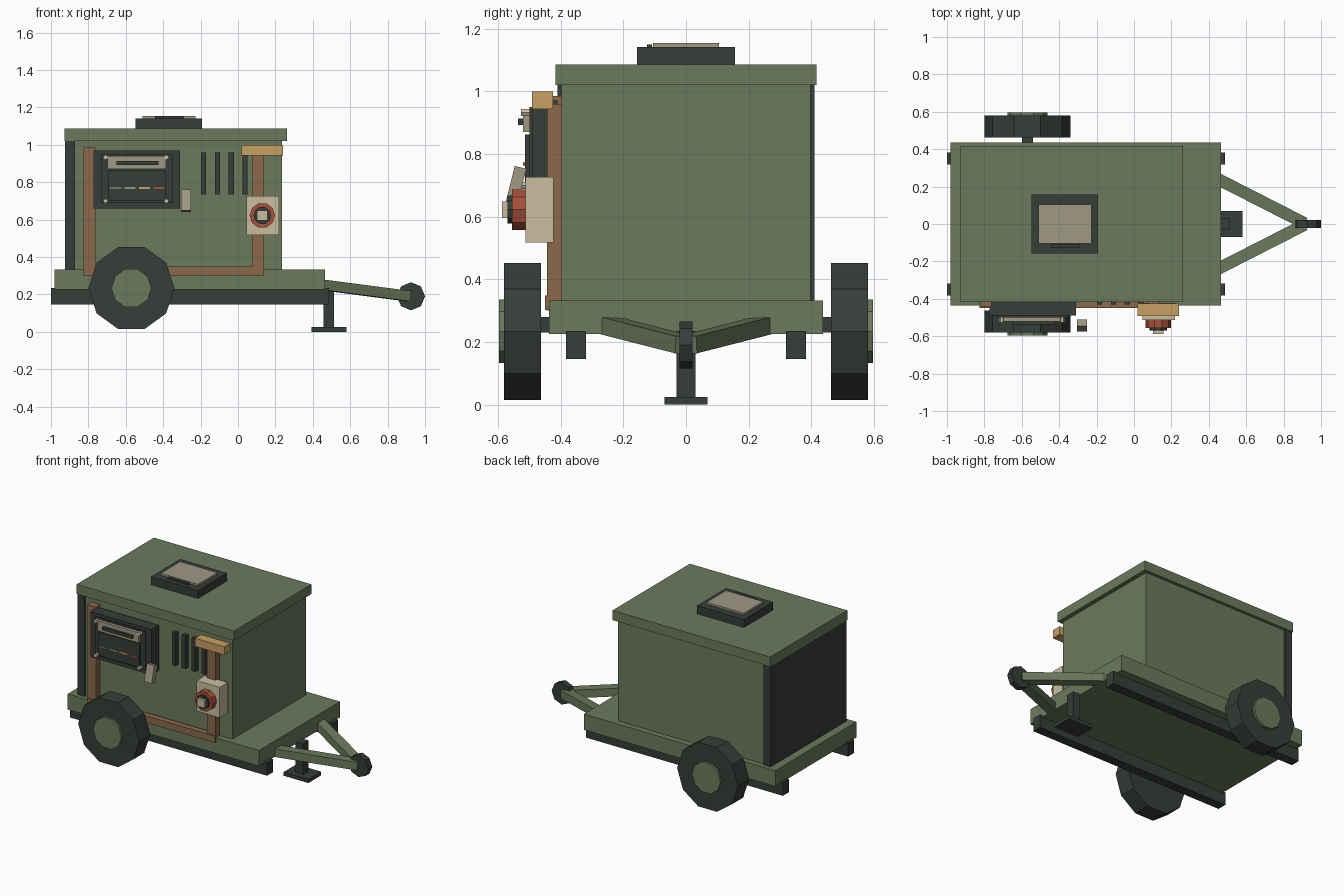
import bpy, bmesh, math
from mathutils import Vector, Matrix

if "Cube" in bpy.data.objects:
    bpy.data.objects.remove(bpy.data.objects["Cube"])


def material(name, hex_code):
    def linear(c):
        return c / 12.92 if c <= 0.04045 else ((c + 0.055) / 1.055) ** 2.4
    m = bpy.data.materials.new(name)
    m.diffuse_color = [linear(int(hex_code[i:i + 2], 16) / 255) for i in (0, 2, 4)] + [1]
    m.use_nodes = True
    m.node_tree.nodes["Principled BSDF"].inputs["Base Color"].default_value = m.diffuse_color
    return m


GREEN = material("olive green", "6B7A5C")
DARK = material("dark charcoal", "363D38")
BROWN = material("copper brown", "8B6A4B")
TAN = material("amber tan", "C8A064")
CREAM = material("cream", "C9BE9F")
TAUPE = material("taupe grey", "A09884")
RED = material("rust red", "A8503C")


def finish(name, bm, mat):
    bmesh.ops.recalc_face_normals(bm, faces=bm.faces)
    mesh = bpy.data.meshes.new(name)
    bm.to_mesh(mesh)
    bm.free()
    mesh.materials.append(mat)
    ob = bpy.data.objects.new(name, mesh)
    bpy.context.collection.objects.link(ob)
    return ob


def box(name, x, y, z, mat):
    """Box from (min, max) pairs."""
    bm = bmesh.new()
    size = [b - a for a, b in (x, y, z)]
    mid = [(a + b) / 2 for a, b in (x, y, z)]
    bmesh.ops.create_cube(bm, size=1, matrix=Matrix.Translation(mid) @ Matrix.Diagonal((*size, 1)))
    return finish(name, bm, mat)


def disc(name, x, z, r, y, sides, mat):
    """Cylinder along y, with a corner pointing at +x."""
    bm = bmesh.new()
    bmesh.ops.create_cone(bm, cap_ends=True, segments=sides, radius1=r, radius2=r, depth=y[1] - y[0])
    first = max(bm.verts, key=lambda v: v.co.x).co
    bm.transform(Matrix.Translation((x, (y[0] + y[1]) / 2, z)) @ Matrix.Rotation(math.pi / 2, 4, 'X')
                 @ Matrix.Rotation(-math.atan2(first.y, first.x), 4, 'Z'))
    return finish(name, bm, mat)


def beam(name, a, b, width, height, mat):
    a, b = Vector(a), Vector(b)
    d = b - a
    side = d.cross(Vector((0, 0, 1))).normalized()
    up = side.cross(d).normalized()
    rot = Matrix((d.normalized(), side, up)).transposed().to_4x4()
    bm = bmesh.new()
    bmesh.ops.create_cube(bm, size=1, matrix=Matrix.Translation((a + b) / 2) @ rot
                          @ Matrix.Diagonal((d.length, width, height, 1)))
    return finish(name, bm, mat)


# Chassis, housing and roof
box("chassis_deck", (-0.98, 0.465), (-0.437, 0.437), (0.225, 0.332), GREEN)
box("housing", (-0.875, 0.235), (-0.397, 0.397), (0.33, 1.03), GREEN)
box("rear_panel", (-0.925, -0.872), (-0.41, 0.41), (0.33, 1.03), DARK)
box("roof", (-0.927, 0.263), (-0.417, 0.417), (1.02, 1.086), GREEN)

# Roof hatch
box("hatch_base", (-0.547, -0.193), (-0.157, 0.157), (1.08, 1.141), DARK)
box("hatch_lid", (-0.51, -0.228), (-0.105, 0.105), (1.138, 1.154), TAUPE)
box("hatch_handle", (-0.445, -0.29), (-0.125, -0.108), (1.138, 1.15), DARK)

# Mirrored running gear and drawbar
for s, side in ((-1, "front"), (1, "back")):
    def span(a, b):
        return tuple(sorted((s * a, s * b)))
    box(side + "_chassis_rail", (-1.0, 0.487), span(0.319, 0.383), (0.145, 0.235), DARK)
    box(side + "_axle_stub", (-0.6, -0.54), span(0.40, 0.48), (0.23, 0.28), DARK)
    disc(side + "_wheel", -0.57, 0.234, 0.23, span(0.463, 0.581), 10, DARK)
    disc(side + "_wheel_hub", -0.57, 0.234, 0.107, span(0.55, 0.597), 10, GREEN)
    beam(side + "_drawbar", (0.38, s * 0.275, 0.26), (0.91, s * 0.005, 0.191), 0.064, 0.055, GREEN)

# Hitch and jack stand
disc("hitch_ring", 0.925, 0.19, 0.075, (-0.021, 0.021), 8, DARK)
box("jack_post", (0.457, 0.513), (-0.03, 0.03), (0.02, 0.235), DARK)
box("jack_foot", (0.393, 0.58), (-0.069, 0.069), (0.0, 0.025), DARK)

# Conduit along the front side
box("left_conduit", (-0.827, -0.763), (-0.443, -0.39), (0.30, 0.985), BROWN)
box("lower_conduit", (-0.827, 0.14), (-0.45, -0.41), (0.302, 0.348), BROWN)
box("right_conduit", (0.077, 0.14), (-0.443, -0.39), (0.302, 0.96), BROWN)
box("conduit_cap", (0.02, 0.24), (-0.491, -0.425), (0.944, 1.0), TAN)

# Louvres
for i in range(4):
    x = -0.184 + i * 0.074
    box(f"louvre_{i + 1}", (x - 0.014, x + 0.014), (-0.43, -0.39), (0.735, 0.96), DARK)

# Control panel
box("panel_box", (-0.772, -0.31), (-0.49, -0.41), (0.66, 0.97), DARK)
box("panel_plate", (-0.73, -0.35), (-0.5, -0.48), (0.688, 0.95), DARK)
box("panel_screen", (-0.695, -0.385), (-0.514, -0.49), (0.70, 0.862), DARK)
box("panel_display", (-0.697, -0.385), (-0.521, -0.49), (0.87, 0.94), TAUPE)
box("display_slot", (-0.65, -0.425), (-0.537, -0.51), (0.893, 0.914), DARK)
for i, mat in enumerate((GREEN, TAUPE, TAN, RED)):
    x = -0.684 + i * 0.077
    box(f"indicator_{i + 1}", (x, x + 0.06), (-0.52, -0.512), (0.764, 0.773), mat)
for x in (-0.708, -0.383):
    for z in (0.70, 0.933):
        disc("panel_bolt", x, z, 0.013, (-0.527, -0.49), 6, CREAM)

# Tilted lever beside the panel
beam("lever", (-0.278, -0.556, 0.645), (-0.278, -0.528, 0.757), 0.056, 0.038, TAUPE)

# Power socket
box("socket_box", (0.046, 0.22), (-0.512, -0.423), (0.518, 0.726), CREAM)
disc("socket_ring", 0.13, 0.622, 0.068, (-0.556, -0.51), 10, RED)
disc("socket_core", 0.13, 0.622, 0.047, (-0.57, -0.55), 10, DARK)
box("socket_plug", (0.102, 0.158), (-0.587, -0.56), (0.595, 0.649), CREAM)
